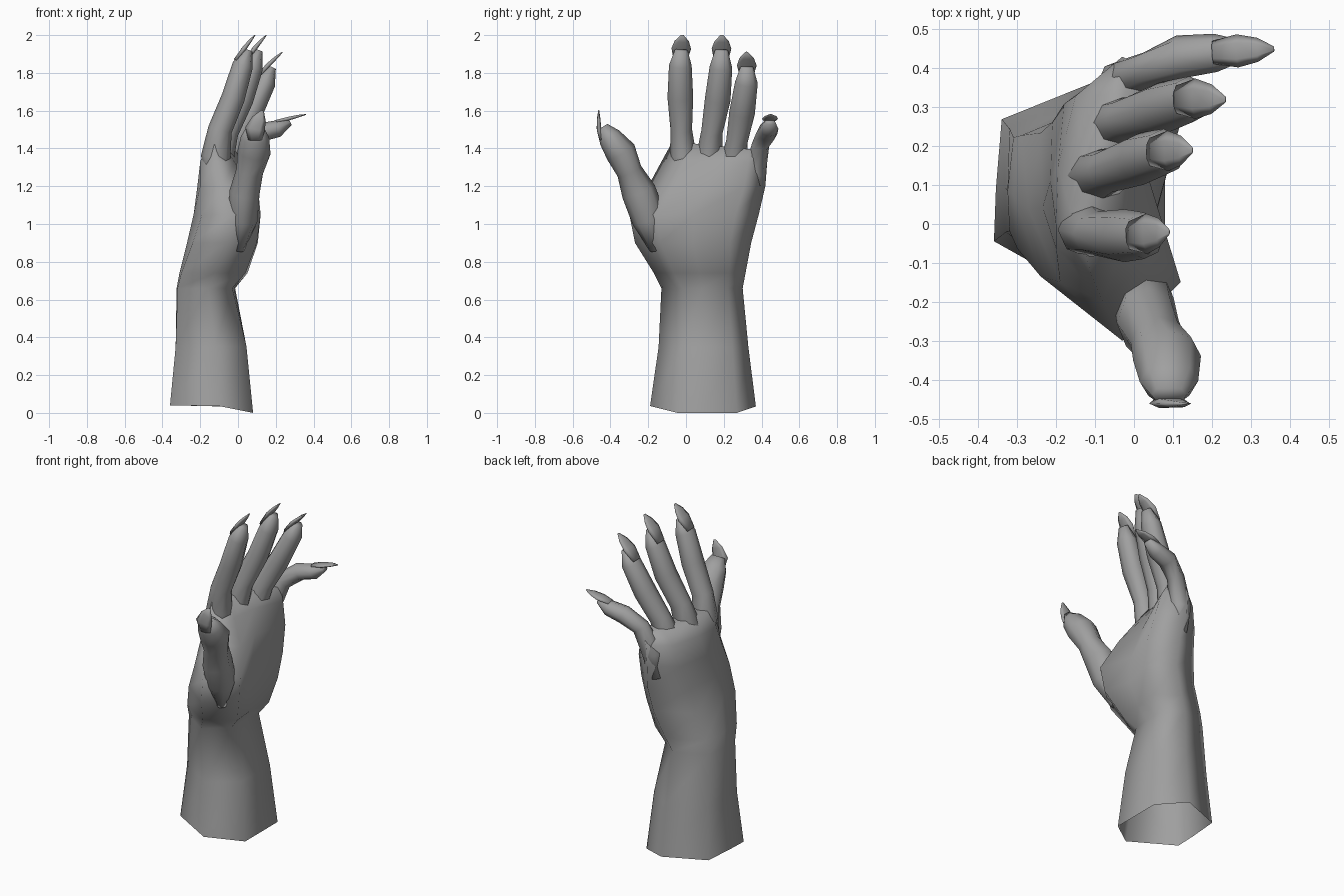
import bpy, bmesh, math
from mathutils import Vector

if "Cube" in bpy.data.objects:
    bpy.data.objects.remove(bpy.data.objects["Cube"])

# One dark grey for the whole hand
GREY = bpy.data.materials.new("dark_grey")
GREY.diffuse_color = (.35, .35, .35, 1)
GREY.use_nodes = True
GREY.node_tree.nodes["Principled BSDF"].inputs["Base Color"].default_value = GREY.diffuse_color


def loft(name, rings, cap_start=True, cap_end=True):
    """Skin a list of equally sized point rings into one smooth mesh."""
    bm = bmesh.new()
    vs = [[bm.verts.new(p) for p in r] for r in rings]
    n = len(rings[0])
    for a, b in zip(vs, vs[1:]):
        for i in range(n):
            j = (i + 1) % n
            bm.faces.new((a[i], a[j], b[j], b[i]))
    if cap_start:
        bm.faces.new(vs[0][::-1])
    if cap_end:
        bm.faces.new(vs[-1])
    bmesh.ops.recalc_face_normals(bm, faces=bm.faces)
    me = bpy.data.meshes.new(name)
    bm.to_mesh(me)
    bm.free()
    for p in me.polygons:
        p.use_smooth = True
    me.materials.append(GREY)
    ob = bpy.data.objects.new(name, me)
    bpy.context.collection.objects.link(ob)
    return ob


def frames(path, side):
    """Side and dorsal direction at each path point."""
    out = []
    for i in range(len(path)):
        t = (path[min(i + 1, len(path) - 1)] - path[max(i - 1, 0)]).normalized()
        s = (side - t * side.dot(t)).normalized()
        out.append((s, t.cross(s)))
    return out


def tube(name, path, radii, side, n=8):
    rings = []
    for p, (w, d), (s, u) in zip(path, radii, frames(path, side)):
        rings.append([p + s * w * math.cos(2 * math.pi * k / n)
                      + u * d * math.sin(2 * math.pi * k / n) for k in range(n)])
    return loft(name, rings)


def digit(name, pts, tip, radii, side, k=1.0):
    """A finger plus its pointed nail on the dorsal side."""
    path = [Vector(p) for p in pts]
    tip, side = Vector(tip), Vector(side)
    tube(name, path, [(w * k, d * k) for w, d in radii], side)
    a, b = path[-2], path[-1]
    u = frames(path, side)[-1][1] * k
    nail = [a.lerp(b, 0.15) + u * 0.045, b + u * 0.024,
            b.lerp(tip, 0.55) + u * 0.012, tip]
    size = [(0.036, 0.012), (0.052, 0.014), (0.038, 0.01), (0.008, 0.003)]
    tube(name + "_nail", nail, [(w * k, d * k) for w, d in size], side, 6)


# Forearm and palm: z, thumb edge y/x, little edge y/x, 3 palm x, 3 back x
sections = [
    (0.00, -.19, -.10, .37, -.09, .08, .08, .08, -.36, -.355, -.34),
    (0.35, -.145, -.12, .33, -.10, .045, .045, .045, -.33, -.33, -.32),
    (0.66, -.13, -.16, .30, -.12, -.03, -.02, -.015, -.32, -.325, -.31),
    (0.74, -.17, -.12, .315, -.08, .04, .03, .05, -.30, -.31, -.29),
    (0.90, -.27, -.06, .345, -.02, .10, .06, .105, -.24, -.27, -.24),
    (1.05, -.30, -.03, .385, -.01, .12, .06, .12, -.19, -.235, -.21),
    (1.20, -.20, -.08, .42, -.03, .06, .04, .105, -.20, -.215, -.18),
    (1.33, -.13, -.11, .43, -.03, -.02, .00, .075, -.20, -.195, -.15),
    (1.43, -.075, -.125, .42, -.01, -.085, -.05, .035, -.165, -.13, -.07),
]
rings = []
for i, (z, yt, xt, yp, xp, f1, f2, f3, b1, b2, b3) in enumerate(sections):
    q = [yt + (yp - yt) * f for f in (0.26 if i < 3 else 0.22, 0.5, 0.82)]
    ring = [(xt, yt), (f1, q[0]), (f2, q[1]), (f3, q[2]),
            (xp, yp), (b3, q[2]), (b2, q[1]), (b1, q[0])]
    tilt = lambda x, y: (min(.04, (.08 - x) * .2) if i == 0 else
                         -0.1 * max(y, 0) if i == 8 else 0)
    rings.append([(x, y, z + tilt(x, y)) for x, y in ring])
loft("forearm_and_palm", rings, cap_start=False)

# Four fingers, each rooted inside the palm
R = [(.055, .055), (.07, .078), (.057, .064), (.068, .062), (.060, .055), (.034, .022)]
Y = (0, 1, 0)
digit("index_finger", [(-.11, 0, 1.18), (-.118, -.015, 1.36), (-.095, -.025, 1.50),
                       (-.025, -.03, 1.67), (.025, -.03, 1.84), (.055, -.025, 1.92)],
      (.09, -.02, 2.0), R, Y)
digit("middle_finger", [(-.10, .11, 1.18), (-.10, .122, 1.35), (-.06, .138, 1.49),
                        (.02, .168, 1.66), (.078, .185, 1.83), (.11, .188, 1.92)],
      (.15, .19, 2.0), R, Y)
digit("ring_finger", [(-.07, .23, 1.15), (-.06, .25, 1.31), (-.015, .27, 1.44),
                      (.07, .297, 1.59), (.145, .32, 1.75), (.18, .322, 1.83)],
      (.235, .32, 1.91), R, Y)
digit("little_finger", [(-.04, .34, 1.12), (-.03, .365, 1.27), (.03, .395, 1.42),
                        (.12, .43, 1.485), (.21, .44, 1.505), (.275, .445, 1.54)],
      (.36, .45, 1.58), R, Y, .82)

# Thumb, with its nail turned towards -y
digit("thumb", [(.0, -.16, .86), (.025, -.195, 1.02), (.035, -.25, 1.17), (.062, -.30, 1.28),
                (.085, -.345, 1.38), (.09, -.405, 1.46), (.09, -.44, 1.515)],
      (.13, -.462, 1.6),
      [(.03, .03), (.078, .09), (.08, .092), (.072, .068),
       (.088, .082), (.075, .062), (.045, .028)], (-1, 0, 0))
